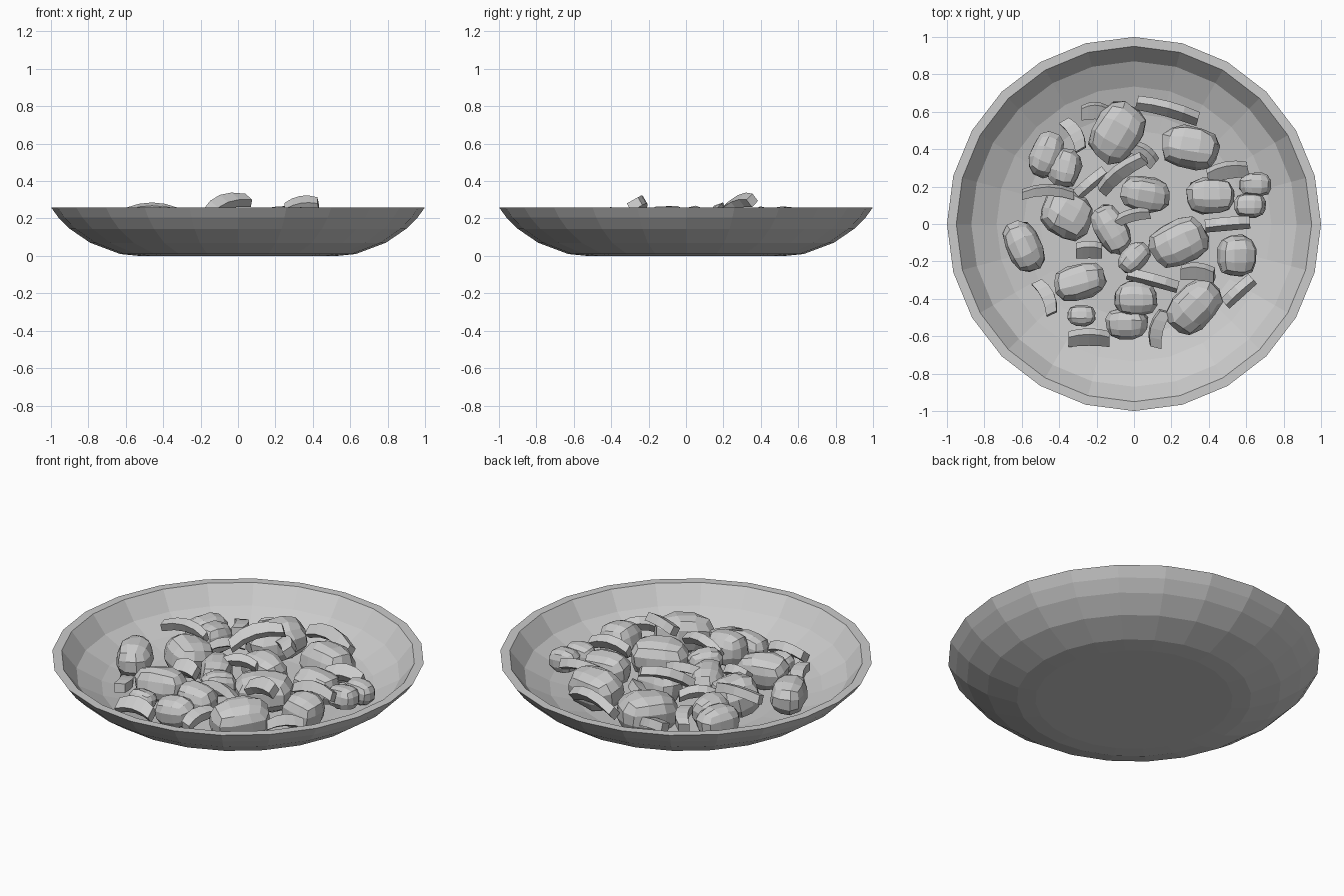
import bpy, bmesh, random
from math import cos, sin, pi, radians
from mathutils import Matrix, Vector, Euler

random.seed(4)

old = bpy.data.objects.get("Cube")
if old:
    bpy.data.objects.remove(old, do_unlink=True)

# One plain grey for everything
grey = bpy.data.materials.new("plain grey")
grey.use_nodes = True
colour = (0.6, 0.6, 0.6, 1)
grey.diffuse_color = colour
grey.node_tree.nodes["Principled BSDF"].inputs["Base Color"].default_value = colour


def make_object(name, bm):
    """Turn a bmesh into a flat shaded object."""
    bmesh.ops.recalc_face_normals(bm, faces=bm.faces)
    mesh = bpy.data.meshes.new(name)
    bm.to_mesh(mesh)
    bm.free()
    mesh.materials.append(grey)
    obj = bpy.data.objects.new(name, mesh)
    bpy.context.collection.objects.link(obj)
    return obj


def make_bowl(sides=24):
    """Spin the wall profile, from underside over the rim to the floor."""
    profile = [(.53, 0), (.63, .01), (.79, .07), (.9, .145), (.96, .205), (1, .26),
               (.95, .26), (.87, .16), (.735, .09), (.59, .05), (.5, .04)]
    bm = bmesh.new()
    rings = []
    for radius, height in profile:
        angles = [2 * pi * i / sides for i in range(sides)]
        rings.append([bm.verts.new((radius * cos(a), radius * sin(a), height)) for a in angles])
    for low, high in zip(rings, rings[1:]):
        for i in range(sides):
            j = (i + 1) % sides
            bm.faces.new((low[i], low[j], high[j], high[i]))
    bm.faces.new(rings[0])
    bm.faces.new(rings[-1])
    return make_object("bowl", bm)


def make_nugget(x, y, z, length, width, yaw):
    """A faceted, slightly irregular rounded lump."""
    bm = bmesh.new()
    bmesh.ops.create_cube(bm, size=2)
    bmesh.ops.subdivide_edges(bm, edges=bm.edges, cuts=2, use_grid_fill=True)
    size = Vector((length, width, min(width, .115)))
    for v in bm.verts:
        # Blend the cube towards a sphere, then roughen it
        v.co = v.co.normalized().lerp(v.co, .1) * random.uniform(.94, 1.05)
        v.co = v.co * size
    turn = Euler((random.uniform(-.2, .2), random.uniform(-.12, .12), radians(yaw)))
    bm.transform(Matrix.Translation((x, y, z)) @ turn.to_matrix().to_4x4())
    return make_object("nugget", bm)


def make_slice(x, y, z, length, width, yaw, pitch=0, roll=0, bend=.12, thick=.05):
    """A short bar with a gentle sideways bow and narrowed ends."""
    bm = bmesh.new()
    rings = []
    steps = 4
    for i in range(steps + 1):
        t = 2 * i / steps - 1
        bow = bend * length * (.5 - t * t)
        half = width / 2 * (1 - .15 * t * t)
        corners = [(-half, -thick / 2), (half, -thick / 2), (half, thick / 2), (-half, thick / 2)]
        rings.append([bm.verts.new((t * length / 2, a + bow, b + bow / 2)) for a, b in corners])
    for one, two in zip(rings, rings[1:]):
        for i in range(4):
            j = (i + 1) % 4
            bm.faces.new((one[i], one[j], two[j], two[i]))
    bm.faces.new(rings[0])
    bm.faces.new(rings[-1])
    turn = Euler((radians(roll), radians(-pitch), radians(yaw)))
    bm.transform(Matrix.Translation((x, y, z)) @ turn.to_matrix().to_4x4())
    return make_object("slice", bm)


make_bowl()

# Nuggets: x, y, z, half length, half width, yaw
for nugget in [
    (-.09, .49, .15, .18, .14, 60), (.3, .41, .15, .165, .12, -10),
    (-.47, .37, .15, .13, .09, 70), (-.37, .3, .16, .11, .09, 75),
    (.06, .16, .14, .14, .1, -10), (.41, .15, .14, .14, .1, 0),
    (.65, .21, .15, .09, .07, 0), (.62, .1, .15, .09, .07, 0),
    (-.36, .05, .15, .15, .13, -30), (-.12, -.03, .15, .15, .09, -60),
    (-.59, -.12, .15, .15, .1, -65), (.24, -.1, .16, .17, .13, 25),
    (.55, -.17, .15, .12, .11, 90), (0, -.18, .17, .1, .07, 45),
    (-.29, -.31, .14, .15, .1, 15), (.01, -.4, .16, .12, .1, 0),
    (.32, -.44, .15, .17, .12, 45), (-.04, -.53, .13, .12, .09, 0),
    (-.28, -.49, .12, .08, .06, 0),
]:
    make_nugget(*nugget)

# Slices: x, y, z, length, width, yaw, then optional pitch and roll
for bar in [
    (.18, .61, .19, .34, .07, -15, 0, 50), (-.32, .48, .17, .18, .07, -60, 10),
    (-.21, .6, .15, .14, .08, 0, 0, 20), (-.07, .27, .27, .3, .07, 38, 17, 35),
    (.06, .37, .2, .14, .07, -40, 0, 30), (-.46, .17, .24, .28, .05, 0, 0, 20),
    (-.23, .22, .19, .2, .05, 40, 0, 60), (.5, .28, .18, .22, .08, 10, 0, 30),
    (-.01, .04, .21, .19, .05, 15, 0, 30), (.5, 0, .2, .24, .06, 5, 0, 60),
    (-.24, -.14, .18, .14, .08, 0, 0, 40), (-.47, -.39, .13, .19, .07, -65, 10),
    (.1, -.3, .2, .28, .05, -15, 0, 60), (.56, -.36, .16, .2, .06, 42, 0, 60),
    (-.24, -.61, .13, .22, .08, 0, 0, 40), (.13, -.56, .15, .2, .07, 75, 10, 10),
    (.34, -.26, .27, .18, .08, -5, 10, 30),
]:
    make_slice(*bar)
